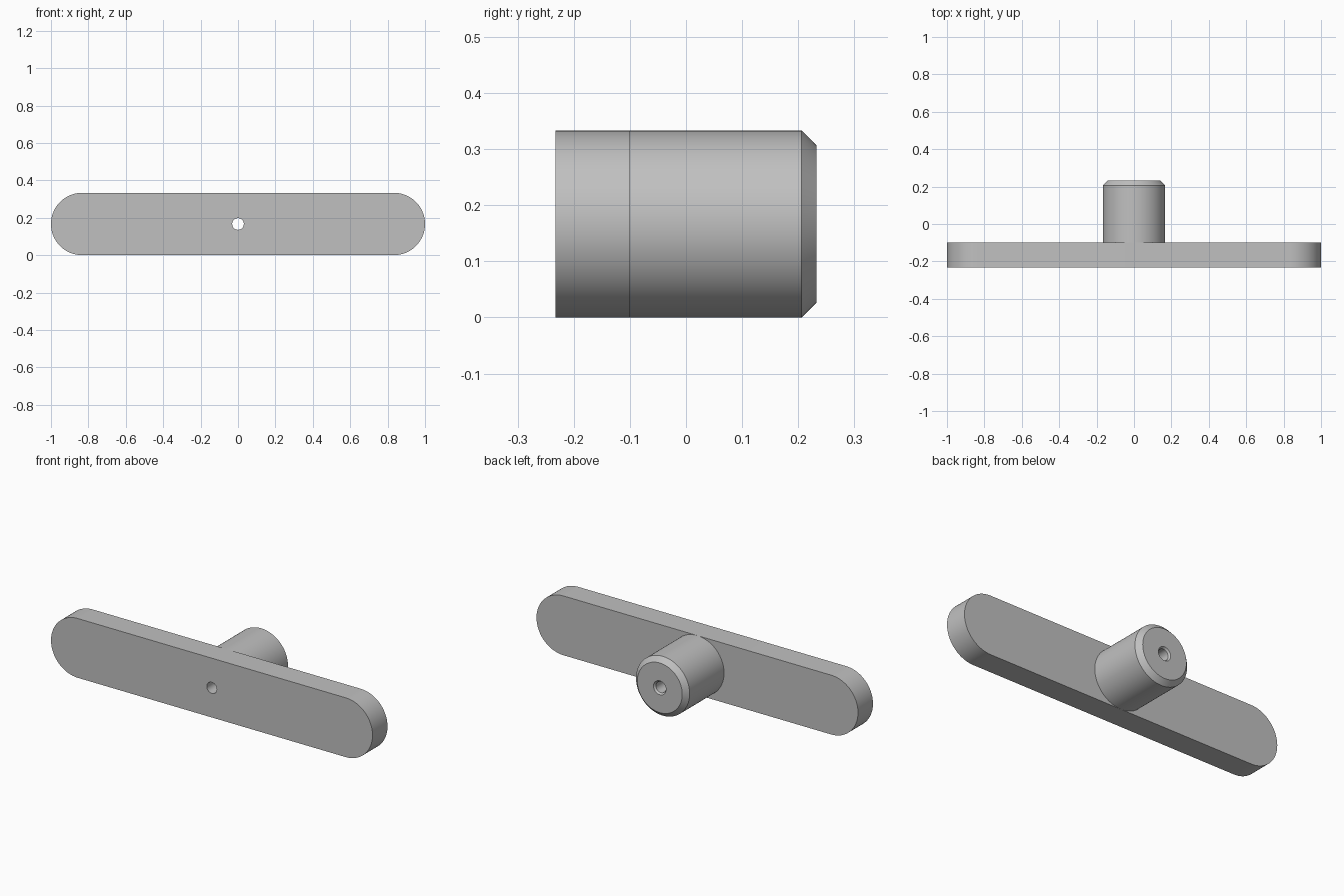
import bpy, bmesh
from math import sin, cos, pi, radians

cube = bpy.data.objects.get("Cube")
if cube:
    bpy.data.objects.remove(cube, do_unlink=True)

R = 1 / 6            # radius of knob and bar ends
HOLE = 0.031         # bore radius
SINK = 0.039         # countersink radius
FRONT, JOINT, BACK = -0.233, -0.1, 0.233
CHAMFER = 0.027
SEGMENTS = 96

grey = bpy.data.materials.new("plain grey")
grey.use_nodes = True
colour = (0.53, 0.53, 0.53, 1)
grey.diffuse_color = colour
grey.node_tree.nodes["Principled BSDF"].inputs["Base Color"].default_value = colour


def finish(bm, name):
    bmesh.ops.recalc_face_normals(bm, faces=bm.faces)
    mesh = bpy.data.meshes.new(name)
    bm.to_mesh(mesh)
    bm.free()
    mesh.materials.append(grey)
    obj = bpy.data.objects.new(name, mesh)
    bpy.context.collection.objects.link(obj)
    bpy.ops.object.select_all(action="DESELECT")
    obj.select_set(True)
    bpy.context.view_layer.objects.active = obj
    bpy.ops.object.shade_smooth_by_angle(angle=radians(30))
    return obj


def closed_loop(bm, points):
    verts = [bm.verts.new(p) for p in points]
    return [bm.edges.new((v, verts[i - 1])) for i, v in enumerate(verts)]


# Round-ended bar with a central bore
bm = bmesh.new()
outline = []
half = SEGMENTS // 2
for side, start in ((1, -pi / 2), (-1, pi / 2)):
    for i in range(half + 1):
        a = start + pi * i / half
        outline.append((side * (1 - R) + R * cos(a), FRONT, R + R * sin(a)))
turns = [2 * pi * i / SEGMENTS for i in range(SEGMENTS)]
bore = [(HOLE * cos(a), FRONT, R + HOLE * sin(a)) for a in turns]
edges = closed_loop(bm, outline) + closed_loop(bm, bore)
bmesh.ops.triangle_fill(bm, edges=edges, use_beauty=True)
result = bmesh.ops.extrude_face_region(bm, geom=bm.faces[:], use_keep_orig=True)
moved = [g for g in result["geom"] if isinstance(g, bmesh.types.BMVert)]
bmesh.ops.translate(bm, verts=moved, vec=(0, JOINT - FRONT, 0))
bmesh.ops.dissolve_limit(bm, angle_limit=0.001, verts=bm.verts[:], edges=bm.edges[:])
finish(bm, "handle_bar")

# Turned knob: outer wall, chamfer, end face, countersink and bore
bm = bmesh.new()
profile = [(R, JOINT), (R, BACK - CHAMFER), (R - CHAMFER, BACK),
           (SINK, BACK), (HOLE, BACK - 0.01), (HOLE, JOINT)]
verts = [bm.verts.new((r, y, R)) for r, y in profile]
edges = [bm.edges.new(pair) for pair in zip(verts, verts[1:])]
bmesh.ops.spin(bm, geom=verts + edges, cent=(0, 0, R), axis=(0, 1, 0),
               angle=2 * pi, steps=SEGMENTS, use_merge=True)
bmesh.ops.remove_doubles(bm, verts=bm.verts, dist=0.0001)
finish(bm, "knob_stem")
